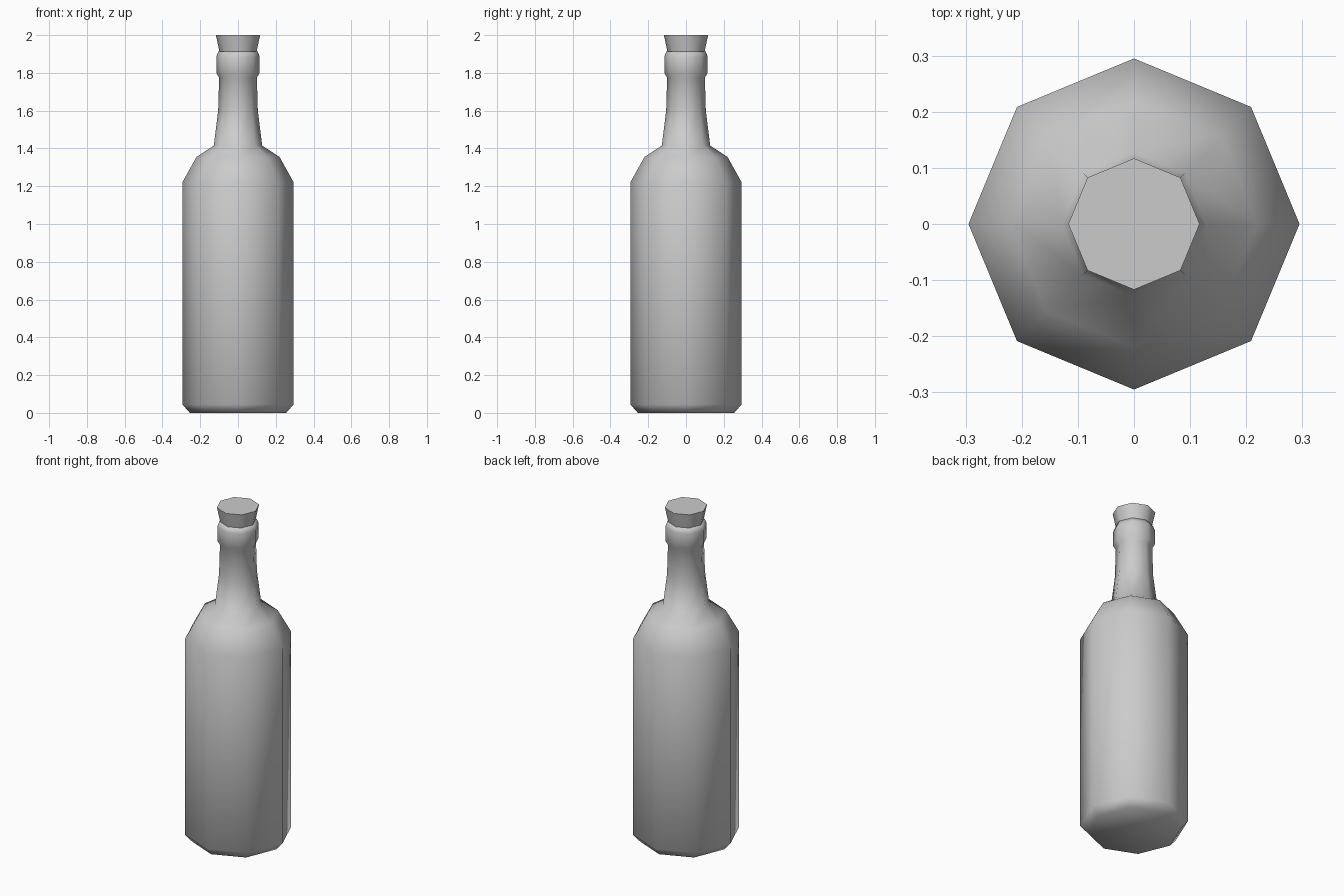
import bpy
import bmesh
from math import cos, sin, pi, radians

SIDES = 8

cube = bpy.data.objects.get("Cube")
if cube:
    bpy.data.objects.remove(cube, do_unlink=True)


def make_material(name, colour):
    mat = bpy.data.materials.new(name)
    mat.use_nodes = True
    mat.diffuse_color = colour
    mat.node_tree.nodes["Principled BSDF"].inputs["Base Color"].default_value = colour
    return mat


def lathe(name, profile, mat, smooth_angle):
    """Turn a (radius, height) profile into a closed eight-sided solid."""
    bm = bmesh.new()
    rings = []
    for r, z in profile:
        rings.append([bm.verts.new((r * cos(2 * pi * i / SIDES),
                                    r * sin(2 * pi * i / SIDES), z))
                      for i in range(SIDES)])
    for low, high in zip(rings, rings[1:]):
        for i in range(SIDES):
            j = (i + 1) % SIDES
            bm.faces.new((low[i], low[j], high[j], high[i]))
    bm.faces.new(rings[0][::-1])
    bm.faces.new(rings[-1])
    mesh = bpy.data.meshes.new(name)
    bm.to_mesh(mesh)
    bm.free()
    mesh.materials.append(mat)
    obj = bpy.data.objects.new(name, mesh)
    bpy.context.collection.objects.link(obj)
    bpy.ops.object.select_all(action="DESELECT")
    obj.select_set(True)
    bpy.context.view_layer.objects.active = obj
    bpy.ops.object.shade_smooth_by_angle(angle=radians(smooth_angle))
    return obj


grey = make_material("plain grey", (0.6, 0.6, 0.6, 1))

# Bottle: chamfered base, straight body, shoulder, flared neck and raised lip
lathe("bottle", [
    (0.255, 0.0), (0.295, 0.045), (0.295, 1.22), (0.22, 1.355),
    (0.128, 1.415), (0.105, 1.60), (0.10, 1.775), (0.115, 1.80),
    (0.115, 1.885), (0.105, 1.912),
], grey, 180)

# Tapered stopper, its lower end pushed into the neck
lathe("stopper", [(0.085, 1.85), (0.117, 2.0)], grey, 60)
